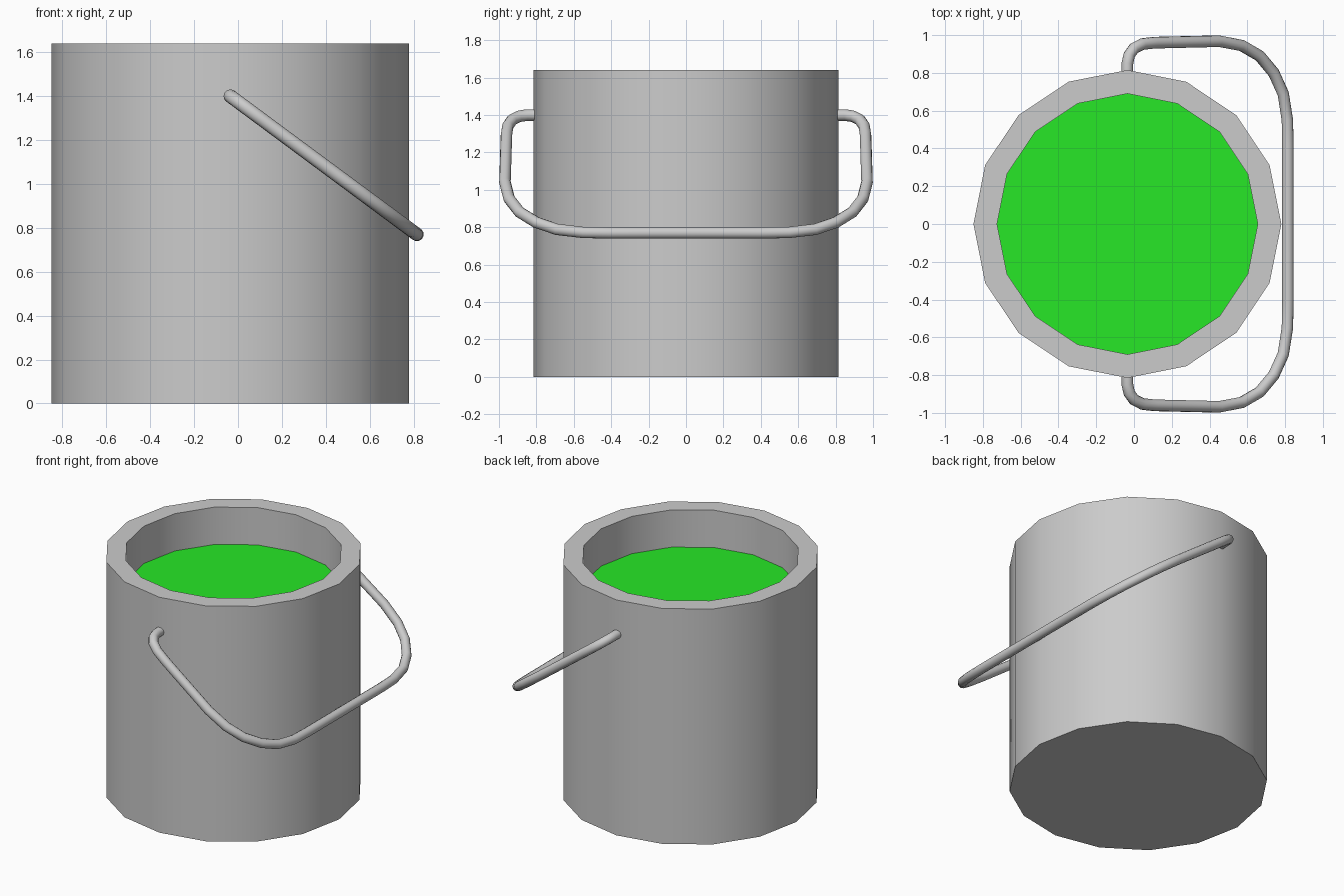
import bpy, bmesh
from math import cos, sin, pi, radians

if "Cube" in bpy.data.objects:
    bpy.data.objects.remove(bpy.data.objects["Cube"])

CX, SIDES = -0.035, 16


def finish(name, bm):
    mesh = bpy.data.meshes.new(name)
    bmesh.ops.recalc_face_normals(bm, faces=bm.faces)
    bm.to_mesh(mesh)
    bm.free()
    obj = bpy.data.objects.new(name, mesh)
    bpy.context.collection.objects.link(obj)
    return obj


def ring(bm, r, z):
    return [bm.verts.new((CX + r * cos(2 * pi * i / SIDES), r * sin(2 * pi * i / SIDES), z))
            for i in range(SIDES)]


def shade_smooth(obj):
    bpy.ops.object.select_all(action='DESELECT')
    obj.select_set(True)
    bpy.context.view_layer.objects.active = obj
    bpy.ops.object.shade_smooth_by_angle(angle=radians(35))


# Bucket: lathed wall with thick rim, closed outer base and inner floor
bm = bmesh.new()
rings = [ring(bm, r, z) for r, z in ((0.815, 0), (0.815, 1.64), (0.69, 1.64), (0.69, 0.13))]
for a, b in zip(rings, rings[1:]):
    for i in range(SIDES):
        j = (i + 1) % SIDES
        bm.faces.new((a[i], a[j], b[j], b[i]))
bm.faces.new(rings[0][::-1])
bm.faces.new(rings[-1])
shade_smooth(finish("bucket", bm))

# Paint: flat liquid surface inside the bucket
bm = bmesh.new()
bm.faces.new(ring(bm, 0.69, 1.38))
paint = finish("paint", bm)
green = bpy.data.materials.new("green_paint")
green.diffuse_color = (0.02, 0.8, 0.02, 1)
green.use_nodes = True
green.node_tree.nodes["Principled BSDF"].inputs["Base Color"].default_value = green.diffuse_color
paint.data.materials.append(green)

# Handle: round wire bent in a sloping plane, half path (x, y) mirrored in y
half = [(-0.035, 0.77), (-0.035, 0.85), (-0.025, 0.895), (0.0, 0.93), (0.045, 0.953),
        (0.11, 0.96), (0.45, 0.968), (0.57, 0.945), (0.665, 0.89), (0.74, 0.80),
        (0.79, 0.69), (0.812, 0.55), (0.815, 0.40)]
path = half + [(x, -y) for x, y in reversed(half)]
curve = bpy.data.curves.new("handle", 'CURVE')
curve.dimensions = '3D'
curve.bevel_depth = 0.031
curve.bevel_resolution = 4
curve.use_fill_caps = True
spline = curve.splines.new('POLY')
spline.points.add(len(path) - 1)
for p, (x, y) in zip(spline.points, path):
    p.co = (x, y, 1.40 - (x - CX) * 0.63 / 0.85, 1)
handle = bpy.data.objects.new("handle", curve)
bpy.context.collection.objects.link(handle)
bpy.ops.object.select_all(action='DESELECT')
handle.select_set(True)
bpy.context.view_layer.objects.active = handle
bpy.ops.object.convert(target='MESH')
shade_smooth(bpy.context.view_layer.objects.active)
